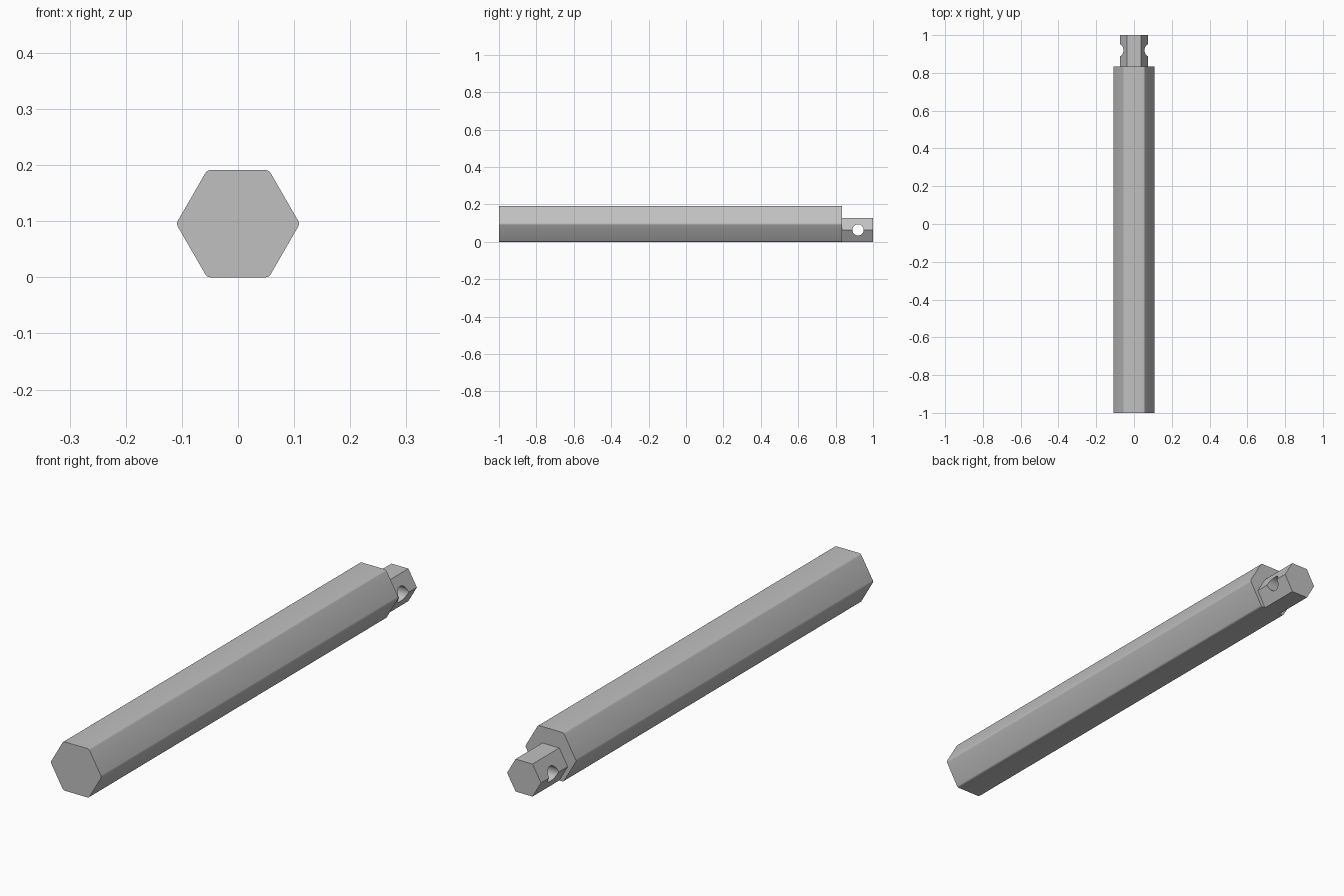
import bpy, bmesh, math
from mathutils import Vector

cube = bpy.data.objects.get("Cube")
if cube:
    bpy.data.objects.remove(cube, do_unlink=True)

steel = bpy.data.materials.new("plain_steel_grey")
steel.use_nodes = True
GREY = (0.53, 0.53, 0.53, 1)
steel.diffuse_color = GREY
steel.node_tree.nodes["Principled BSDF"].inputs["Base Color"].default_value = GREY


def prism(name, sides, radius, centre, axis, length, round_radius=0.0):
    """Regular prism along the x or y axis, starting at centre."""
    bm = bmesh.new()
    direction = Vector((1, 0, 0)) if axis == "x" else Vector((0, 1, 0))
    ring = []
    for k in range(sides):
        a = math.tau * k / sides
        u, w = radius * math.cos(a), radius * math.sin(a)
        offset = Vector((0, u, w)) if axis == "x" else Vector((u, 0, w))
        ring.append(bm.verts.new(Vector(centre) + offset))
    face = bm.faces.new(ring)
    made = bmesh.ops.extrude_face_region(bm, geom=[face])["geom"]
    bmesh.ops.translate(bm, vec=direction * length,
                        verts=[v for v in made if isinstance(v, bmesh.types.BMVert)])
    # Round only the long corner edges
    if round_radius:
        long_edges = [e for e in bm.edges
                      if abs((e.verts[0].co - e.verts[1].co).dot(direction)) > length / 2]
        bmesh.ops.bevel(bm, geom=long_edges, affect="EDGES", segments=4, profile=0.5,
                        offset=round_radius * math.tan(math.pi / sides))
    bmesh.ops.recalc_face_normals(bm, faces=bm.faces)
    mesh = bpy.data.meshes.new(name)
    bm.to_mesh(mesh)
    bm.free()
    mesh.materials.append(steel)
    obj = bpy.data.objects.new(name, mesh)
    bpy.context.collection.objects.link(obj)
    return obj


def smooth(obj):
    bpy.ops.object.select_all(action="DESELECT")
    obj.select_set(True)
    bpy.context.view_layer.objects.active = obj
    bpy.ops.object.shade_smooth_by_angle(angle=math.radians(30))


BODY_H, SHANK_H, SHOULDER = 0.191, 0.127, 0.835
COS30 = math.cos(math.pi / 6)

# Long hexagonal bar with softened corners
bar = prism("hex_bar", 6, BODY_H / 2 / COS30, (0, -1, BODY_H / 2), "y",
            SHOULDER + 1, round_radius=0.01)

# Smaller hexagonal shank, flush with the underside of the bar
shank = prism("hex_shank", 6, SHANK_H / 2 / COS30, (0, SHOULDER, SHANK_H / 2), "y",
              1 - SHOULDER)

# Cross hole drilled sideways through the shank
cutter = prism("pin_hole_cutter", 48, 0.03, (-0.2, 0.92, SHANK_H / 2), "x", 0.4)
drill = shank.modifiers.new("pin_hole", "BOOLEAN")
drill.operation = "DIFFERENCE"
drill.solver = "EXACT"
drill.object = cutter
bpy.context.view_layer.objects.active = shank
bpy.ops.object.modifier_apply(modifier=drill.name)
bpy.data.objects.remove(cutter, do_unlink=True)

for part in (bar, shank):
    smooth(part)
